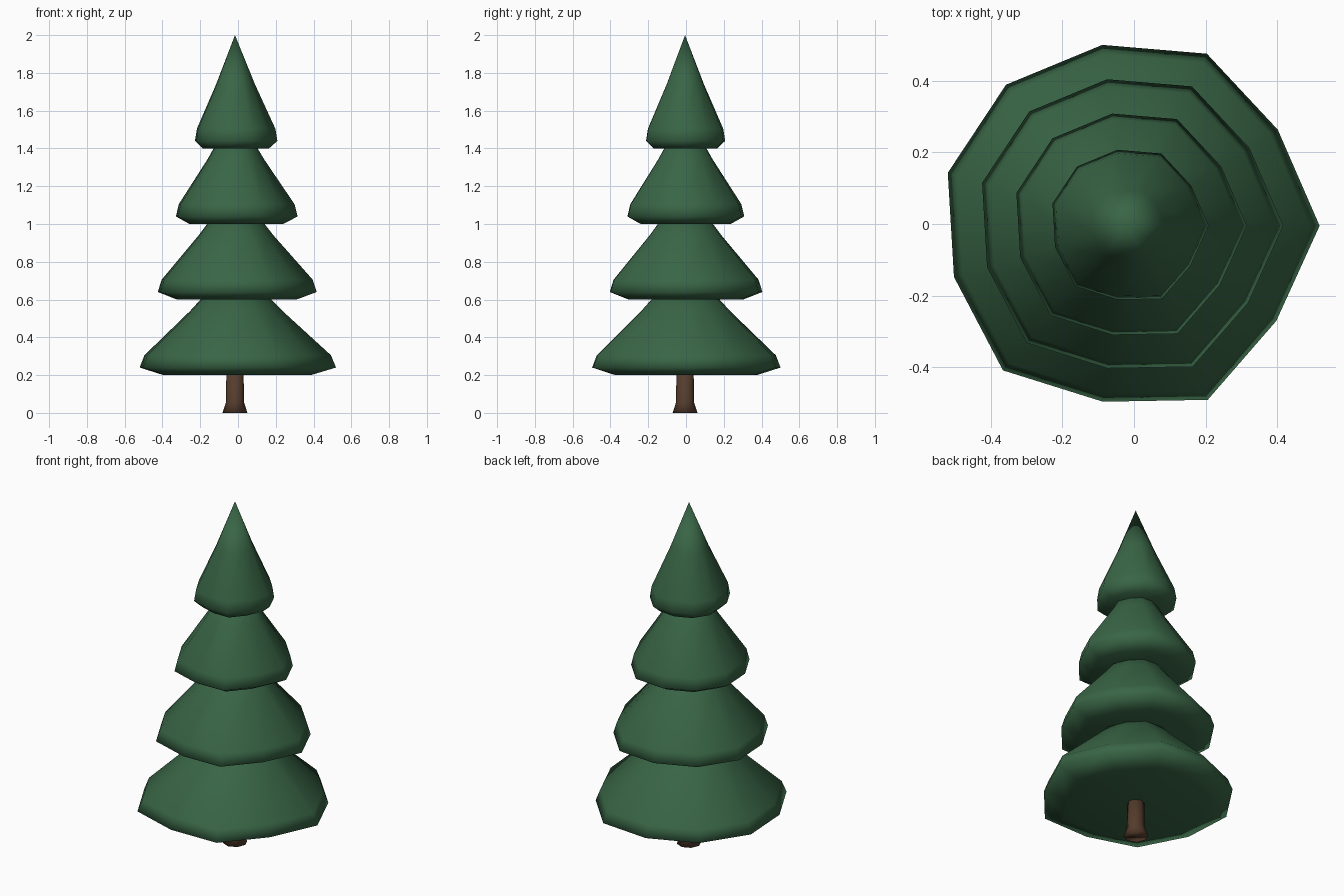
import bpy, bmesh, math

if "Cube" in bpy.data.objects:
    bpy.data.objects.remove(bpy.data.objects["Cube"])

CENTRE = (-0.016, -0.005)
# slightly uneven outline of the foliage, one radius per side
OUTLINE = [.535, .497, .529, .511, .522, .526, .508, .535, .497, .535, .492]


def material(name, rgb):
    m = bpy.data.materials.new(name)
    m.diffuse_color = (*rgb, 1)
    m.use_nodes = True
    m.node_tree.nodes["Principled BSDF"].inputs["Base Color"].default_value = m.diffuse_color
    return m


def lathe(name, radii, rings, apex, mat):
    """Stack scaled copies of an outline; rings = (scale, z), closed below, apex or cap on top."""
    bm = bmesh.new()
    n = len(radii)
    cx, cy = CENTRE
    loops = []
    for s, z in rings:
        loops.append([bm.verts.new((cx + s * r * math.cos(2 * math.pi * i / n),
                                    cy + s * r * math.sin(2 * math.pi * i / n), z))
                      for i, r in enumerate(radii)])
    for a, b in zip(loops, loops[1:]):
        for i in range(n):
            j = (i + 1) % n
            bm.faces.new((a[i], a[j], b[j], b[i]))
    bm.faces.new(loops[0][::-1])
    if apex is None:
        bm.faces.new(loops[-1])
    else:
        tip = bm.verts.new((cx, cy, apex))
        for i in range(n):
            bm.faces.new((loops[-1][i], loops[-1][(i + 1) % n], tip))
    for f in bm.faces:
        f.smooth = True
    me = bpy.data.meshes.new(name)
    bm.to_mesh(me)
    bm.free()
    me.materials.append(mat)
    ob = bpy.data.objects.new(name, me)
    bpy.context.collection.objects.link(ob)
    return ob


green = material("needles", (0.04, 0.13, 0.06))
brown = material("bark", (0.09, 0.045, 0.025))

# trunk with flared foot
lathe("trunk", [1] * 8, [(.066, 0), (.048, .055), (.045, .25)], None, brown)

# four foliage tiers: width scale and inset of the flat underside
for k, (s, under) in enumerate([(1, .75), (.81, .75), (.62, .77), (.42, .8)]):
    z = 0.2 + 0.4 * k
    rings = [(s * under, z), (s, z + .04), (s * .95, z + .105), (s * .47, z + .34)]
    lathe(f"foliage_tier_{k + 1}", OUTLINE, rings, z + .6, green)
